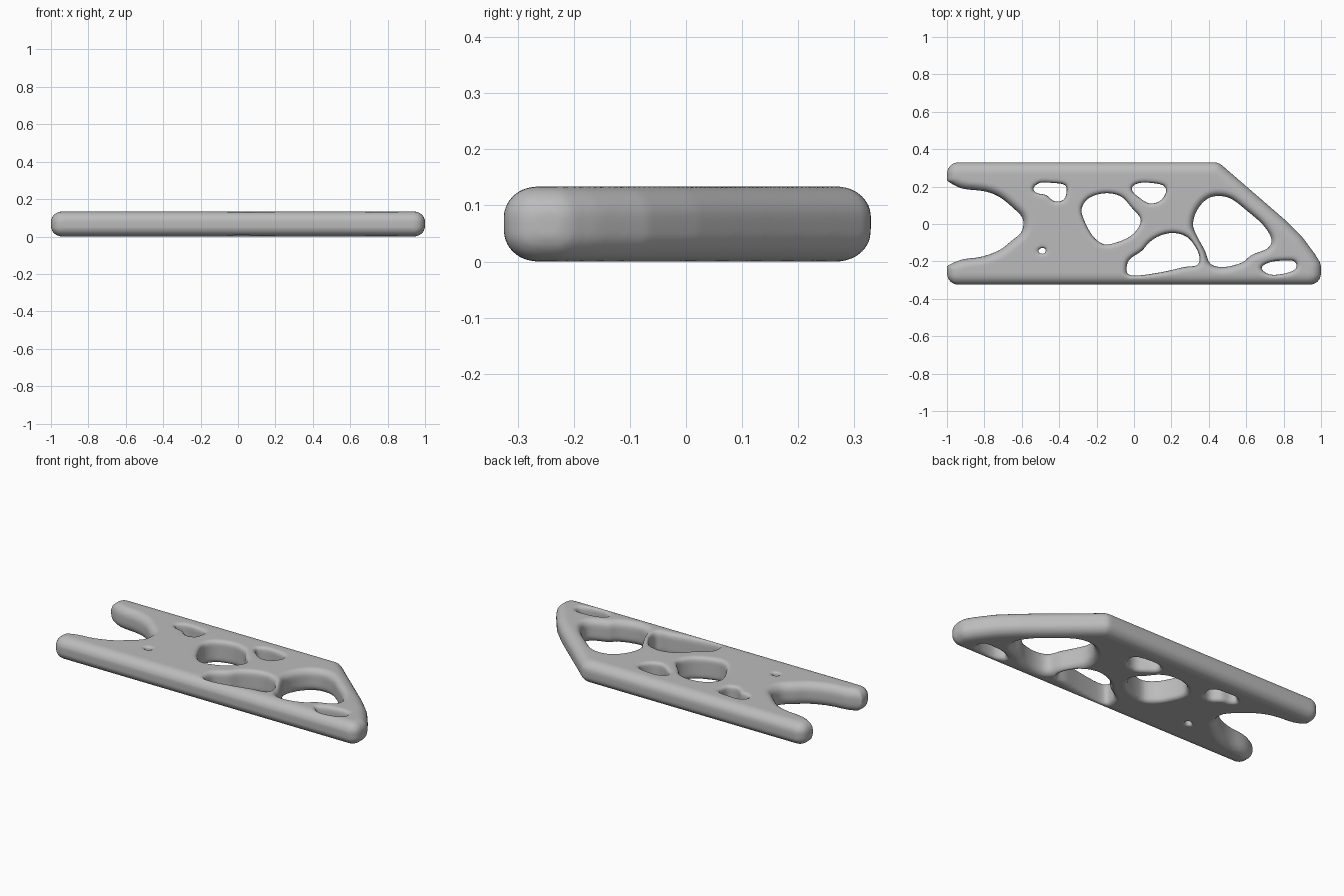
import bpy
import bmesh
import math
from mathutils import Vector

default_cube = bpy.data.objects.get("Cube")
if default_cube:
    bpy.data.objects.remove(default_cube, do_unlink=True)

MIDDLE = 0.067      # height of the plate's middle plane
HALF = 0.067        # half of the plate's thickness
EDGE = 0.06         # rounding of the outer edge


def make_object(name, bm):
    bmesh.ops.recalc_face_normals(bm, faces=bm.faces)
    mesh = bpy.data.meshes.new(name)
    bm.to_mesh(mesh)
    bm.free()
    obj = bpy.data.objects.new(name, mesh)
    bpy.context.collection.objects.link(obj)
    return obj


def smooth_loop(points, steps=4):
    """Closed counter-clockwise curve running through the points."""
    pts = [Vector(p) for p in points]
    count = len(pts)
    if sum(pts[i - 1].cross(pts[i]) for i in range(count)) < 0:
        pts.reverse()
    loop = []
    for i in range(count):
        a, b, c, d = (pts[(i + k) % count] for k in (-1, 0, 1, 2))
        for s in range(steps):
            t = s / steps
            loop.append(b + (c - a) * t / 2
                        + (a * 2 - b * 5 + c * 4 - d) * t ** 2 / 2
                        + (b * 3 - a - c * 3 + d) * t ** 3 / 2)
    return loop


def flared_cutter(name, points, flare, depth):
    """Vertical plug whose ends widen, so the cut gets rounded rims."""
    loop = smooth_loop(points)
    count = len(loop)
    normals = []
    for i in range(count):
        tangent = loop[(i + 1) % count] - loop[i - 1]
        normals.append(Vector((tangent.y, -tangent.x)).normalized())
    # Half profile: straight wall, elliptic rim, then out past the surface
    half = []
    for degrees in (0, 20, 40, 60, 75):
        a = math.radians(degrees)
        half.append((flare * (1 - math.cos(a)), HALF - depth + depth * math.sin(a)))
    half.append((flare, HALF + 0.03))
    profile = [(o, -z) for o, z in reversed(half)] + half

    bm = bmesh.new()
    rings = []
    for offset, z in profile:
        rings.append([bm.verts.new((*(p + n * offset), MIDDLE + z))
                      for p, n in zip(loop, normals)])
    for low, high in zip(rings, rings[1:]):
        for i in range(count):
            j = (i + 1) % count
            bm.faces.new((low[i], low[j], high[j], high[i]))
    bm.faces.new(rings[0][::-1])
    bm.faces.new(rings[-1])
    cutter = make_object(name, bm)
    cutter.hide_render = True
    return cutter


# Plate: hull of flattened balls placed at its corners
corners = [(-.94, .27), (.43, .27), (.765, -.02), (.853, -.107),
           (.915, -.19), (.94, -.23), (.94, -.265), (-.94, -.265)]
bm = bmesh.new()
for x, y in corners:
    ball = bmesh.ops.create_uvsphere(bm, u_segments=32, v_segments=16, radius=1)
    for v in ball["verts"]:
        shift = math.copysign(0.012, v.co.z)
        v.co = (x + v.co.x * EDGE, y + v.co.y * EDGE,
                MIDDLE + shift + v.co.z * (HALF - 0.012))
hull = bmesh.ops.convex_hull(bm, input=bm.verts)
inside = {g for g in hull["geom_interior"] + hull["geom_unused"]
          if isinstance(g, bmesh.types.BMVert)}
bmesh.ops.delete(bm, geom=list(inside), context="VERTS")
# Rebuild from the outer points only, leaving a clean closed shell
bmesh.ops.delete(bm, geom=list(bm.faces) + list(bm.edges), context="EDGES_FACES")
bmesh.ops.remove_doubles(bm, verts=bm.verts, dist=0.0001)
bmesh.ops.convex_hull(bm, input=bm.verts)
loose = [v for v in bm.verts if not v.link_faces]
bmesh.ops.delete(bm, geom=loose, context="VERTS")
plate = make_object("bracket_plate", bm)


def cut(name, points, flare, depth):
    cutter = flared_cutter(name, points, flare, depth)
    mod = plate.modifiers.new(name, "BOOLEAN")
    mod.operation = "DIFFERENCE"
    mod.solver = "EXACT"
    mod.object = cutter
    bpy.ops.object.modifier_apply(modifier=mod.name)
    bpy.data.objects.remove(cutter, do_unlink=True)


bpy.ops.object.select_all(action="DESELECT")
plate.select_set(True)
bpy.context.view_layer.objects.active = plate

# Open mouth between the two prongs
cut("fork_notch", [(-1.1, .28), (-1, .23), (-.92, .19), (-.8, .175), (-.72, .145),
                   (-.645, .085), (-.595, .03), (-.6, -.04), (-.655, -.09),
                   (-.72, -.14), (-.815, -.175), (-.92, -.19), (-1, -.225),
                   (-1.1, -.28)], 0.045, 0.05)

# Small holes under the straight rail
cut("rail_hole_right", [(-.54, .19), (-.505, .22), (-.44, .22), (-.37, .21),
                        (-.36, .175), (-.375, .13), (-.425, .12), (-.47, .155),
                        (-.52, .165)], 0.015, 0.02)
cut("rail_hole_left", [(-.01, .2), (.03, .22), (.09, .22), (.16, .205), (.17, .165),
                       (.135, .12), (.08, .11), (.03, .14), (-.005, .17)], 0.015, 0.02)

# Large openings of the web
cut("centre_opening", [(-.28, .06), (-.265, .115), (-.22, .15), (-.14, .165),
                       (-.065, .145), (-.015, .09), (.035, .03), (.02, -.025),
                       (-.035, -.075), (-.14, -.11), (-.195, -.09),
                       (-.24, -.035)], 0.02, 0.025)
cut("lower_opening", [(-.04, -.24), (-.025, -.19), (.04, -.145), (.085, -.095),
                      (.145, -.06), (.215, -.048), (.285, -.07), (.33, -.125),
                      (.35, -.175), (.34, -.22), (.27, -.23), (.16, -.255),
                      (.03, -.275), (-.03, -.27)], 0.022, 0.03)
cut("large_opening", [(.315, -.005), (.335, .07), (.385, .13), (.445, .15),
                      (.52, .135), (.605, .07), (.69, -.005), (.735, -.08),
                      (.715, -.13), (.63, -.165), (.58, -.205), (.485, -.23),
                      (.41, -.215), (.38, -.145), (.34, -.07)], 0.035, 0.04)
cut("nose_hole", [(.68, -.235), (.725, -.205), (.8, -.195), (.86, -.2),
                  (.865, -.24), (.805, -.265), (.725, -.27)], 0.02, 0.025)

# Pin hole near the fork
cut("pin_hole", [(-.512, -.155), (-.505, -.13), (-.472, -.13), (-.476, -.158)],
    0.004, 0.006)

# Even, softly melted surface
remesh = plate.modifiers.new("even_surface", "REMESH")
remesh.mode = "VOXEL"
remesh.voxel_size = 0.009
bpy.ops.object.modifier_apply(modifier=remesh.name)
soften = plate.modifiers.new("soften", "SMOOTH")
soften.factor = 0.5
soften.iterations = 3
bpy.ops.object.modifier_apply(modifier=soften.name)
bpy.ops.object.shade_smooth_by_angle(angle=math.radians(50))

# Plain grey finish
grey = bpy.data.materials.new("plain_grey")
grey.use_nodes = True
colour = (0.5, 0.5, 0.5, 1)
grey.diffuse_color = colour
grey.node_tree.nodes["Principled BSDF"].inputs["Base Color"].default_value = colour
plate.data.materials.clear()
plate.data.materials.append(grey)
